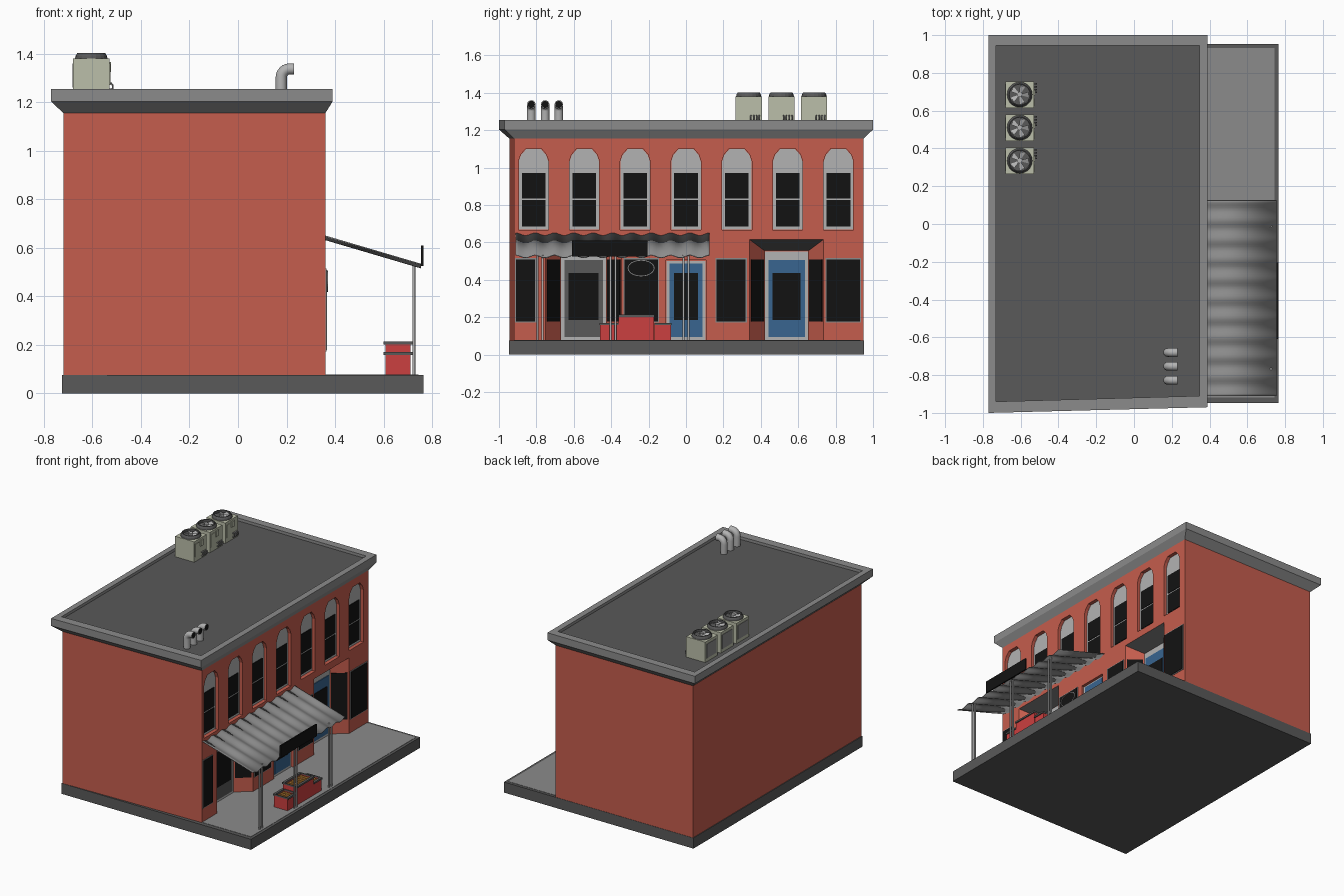
import bpy, bmesh, math
from mathutils import Vector

if "Cube" in bpy.data.objects:
    bpy.data.objects.remove(bpy.data.objects["Cube"])


def mat(name, r, g, b):
    m = bpy.data.materials.new(name)
    m.diffuse_color = (r, g, b, 1)
    m.use_nodes = True
    m.node_tree.nodes["Principled BSDF"].inputs["Base Color"].default_value = m.diffuse_color
    return m


RED = mat("brick", .56, .11, .075)
CRATE = mat("crate_red", .6, .05, .05)
BLUE = mat("door_blue", .04, .13, .28)
BLACK = mat("glass", .006, .006, .006)
DARK = mat("dark_grey", .1, .1, .1)
MID = mat("mid_grey", .26, .26, .26)
LIGHT = mat("light_grey", .45, .45, .45)
BEIGE = mat("unit_beige", .5, .52, .4)
ORANGE = mat("produce", .6, .25, .04)


def finish(name, bm, m, smooth=False):
    bmesh.ops.recalc_face_normals(bm, faces=bm.faces)
    me = bpy.data.meshes.new(name)
    bm.to_mesh(me)
    bm.free()
    ob = bpy.data.objects.new(name, me)
    bpy.context.collection.objects.link(ob)
    me.materials.append(m)
    if smooth:
        bpy.ops.object.select_all(action='DESELECT')
        ob.select_set(True)
        bpy.context.view_layer.objects.active = ob
        bpy.ops.object.shade_smooth_by_angle(angle=math.radians(40))
    return ob


def add_loft(bm, rings, caps=True):
    vs = [[bm.verts.new(p) for p in r] for r in rings]
    n = len(vs[0])
    for a, b in zip(vs, vs[1:]):
        for i in range(n):
            bm.faces.new((a[i], a[(i + 1) % n], b[(i + 1) % n], b[i]))
    if caps:
        bm.faces.new(vs[0][::-1])
        bm.faces.new(vs[-1])


def loft(name, rings, m, smooth=False, caps=True):
    bm = bmesh.new()
    add_loft(bm, rings, caps)
    return finish(name, bm, m, smooth)


def rect(x0, x1, y0, y1, z):
    return [(x0, y0, z), (x1, y0, z), (x1, y1, z), (x0, y1, z)]


def box(name, x0, x1, y0, y1, z0, z1, m):
    return loft(name, [rect(x0, x1, y0, y1, z0), rect(x0, x1, y0, y1, z1)], m)


def circ(x, y, z, r, n=20):
    return [(x + r * math.cos(2 * math.pi * i / n), y + r * math.sin(2 * math.pi * i / n), z) for i in range(n)]


def panel(name, p0, p1, z0, z1, out, m):
    """Flat panel on a wall running from p0 to p1 in plan, standing out by `out`."""
    p0, p1 = Vector(p0), Vector(p1)
    d = (p1 - p0).normalized()
    nrm = Vector((d.y, -d.x))
    q = [p0 - nrm * .01, p1 - nrm * .01, p1 + nrm * out, p0 + nrm * out]
    return loft(name, [[(v.x, v.y, z) for v in q] for z in (z0, z1)], m)


def tube(name, path, y, r, m, n=12):
    """Tube along an x-z path."""
    rings = []
    for i, (x, z) in enumerate(path):
        a, b = path[max(i - 1, 0)], path[min(i + 1, len(path) - 1)]
        t = Vector((b[0] - a[0], b[1] - a[1])).normalized()
        rings.append([(x - t.y * r * math.cos(k), y + r * math.sin(k), z + t.x * r * math.cos(k))
                      for k in (2 * math.pi * j / n for j in range(n))])
    return loft(name, rings, m, True)


def foot(xb, xf, yb, yf, yr, z):
    return [(xb, yb, z), (xf, yf, z), (xf, yr, z), (xb, yr, z)]


# base slab and sidewalk
box("base_slab", -.725, .765, -.947, .952, 0, .075, DARK)
box("sidewalk", .2, .745, -.918, .932, .06, .077, MID)

# brick body with window, door and entrance recesses cut out
F = .36
body = loft("brick_body", [foot(-.72, F, -.945, -.92, .95, z) for z in (.07, 1.17)], RED)
WIN_Y = [-.815 + .2717 * i for i in range(7)]
ENTRIES = [(-.75, -.345), (.34, .735)]
DEPTH, TAPER = .1, .08


def arch(x, y, s=1.0):
    half = [(.08, .665), (.08, 1.035), (.068, 1.07), (.04, 1.102)]
    pts = half + [(-a, b) for a, b in half[::-1]]
    return [(x, y + a * s, .885 + (b - .885) * s) for a, b in pts]


def yz(x, y0, y1, z0, z1):
    return [(x, y0, z0), (x, y1, z0), (x, y1, z1), (x, y0, z1)]


bm = bmesh.new()
for y in WIN_Y:
    add_loft(bm, [arch(F - .03, y), arch(F + .05, y)])
for y0, y1 in ENTRIES:
    e = .1
    add_loft(bm, [yz(F - DEPTH, y0 + TAPER, y1 - TAPER, .05, .555),
                  yz(F + DEPTH * e, y0 - TAPER * e, y1 + TAPER * e, .05, .615 + .06 * e)])
add_loft(bm, [yz(F - .02, -.107, .107, .05, .505), yz(F + .05, -.107, .107, .05, .505)])
cutter = finish("facade_cutter", bm, RED)
cutter.hide_render = True
mod = body.modifiers.new("cut", 'BOOLEAN')
mod.object, mod.operation, mod.solver = cutter, 'DIFFERENCE', 'EXACT'
bpy.context.view_layer.objects.active = body
bpy.ops.object.modifier_apply(modifier="cut")
bpy.data.objects.remove(cutter)
body.data.materials.clear()
body.data.materials.append(RED)
body.data.materials.append(DARK)
for p in body.data.polygons:  # grey sloping entrance ceilings
    p.material_index = int(p.normal.z < -.5 and .53 < p.center.z < .62 and p.area > .02)

# flared cornice with parapet, and roof
loft("cornice", [foot(-.72, .36, -.945, -.92, .95, 1.155), foot(-.77, .39, -1, -.97, 1, 1.203),
                 foot(-.77, .39, -1, -.97, 1, 1.255), foot(-.73, .347, -.94, -.91, .945, 1.255),
                 foot(-.73, .347, -.94, -.91, .945, 1.23)], MID, caps=False)
loft("roof", [foot(-.73, .347, -.94, -.91, .945, z) for z in (1.2, 1.235)], DARK)

# upper windows
for y in WIN_Y:
    loft("arched_window_frame", [arch(F - .035, y, .985), arch(F - .022, y, .985)], LIGHT)
    for z0, z1 in ((.685, .825), (.835, .97)):
        panel("upper_pane", (F - .02, y - .063), (F - .02, y + .063), z0, z1, .002, BLACK)

# shop windows
for y0, y1 in ((-.915, -.8), (-.335, -.145), (.158, .325), (.745, .935)):
    panel("shop_window_frame", (F, y0), (F, y1), .172, .515, .004, MID)
    panel("shop_window_glass", (F, y0 + .006), (F, y1 - .006), .178, .509, .007, BLACK)


def door(x, y, top, frame_m, leaf_m, w):
    panel("door_frame", (x, y - w), (x, y + w), .077, top, .005, frame_m)
    panel("door_leaf", (x, y - w + .018), (x, y + w - .018), .095, min(top - .012, .505), .01, leaf_m)
    panel("door_glass", (x, y - w + .04), (x, y + w - .04), .185, .435, .013, BLACK)


# doors and slanted entrance windows
door(F - .02, 0, .5, LIGHT, BLUE, .105)
for (y0, y1), leaf in zip(ENTRIES, (DARK, BLUE)):
    xb, a, b = F - DEPTH, y0 + TAPER, y1 - TAPER
    door(xb, (a + b) / 2, .55, LIGHT, leaf, (b - a) / 2 - .002)
    for p, q in (((F, y0), (xb, a)), ((xb, b), (F, y1))):
        p, q = Vector(p), Vector(q)
        panel("entrance_side_window", p.lerp(q, .08), p.lerp(q, .92), .178, .509, .004, BLACK)

# oval window sign ring
bm = bmesh.new()
N = 24
rings = [[(F + .01 + dx, -.24 + (.07 + dr) * math.cos(t), .462 + (.042 + dr) * math.sin(t))
          for t in (2 * math.pi * i / N for i in range(N))]
         for dx, dr in ((-.004, .002), (0, .002), (0, -.002), (-.004, -.002))]
add_loft(bm, rings, False)
finish("oval_sign_ring", bm, MID)

# corrugated awning
bm = bmesh.new()
ROWS = []
for i in range(81):
    y, w = -.91 + 1.035 * i / 80, .007 * math.cos(2 * math.pi * i / 8)
    ROWS.append([bm.verts.new((x, y, z + w)) for x, z in ((.355, .645), (.755, .527))])
for a, b in zip(ROWS, ROWS[1:]):
    bm.faces.new((a[0], a[1], b[1], b[0]))
awning = finish("awning", bm, MID, True)
awning.modifiers.new("thickness", 'SOLIDIFY').thickness = .005

# blank name board and paired awning posts
box("sign_board", .754, .764, -.61, -.205, .525, .61, BLACK)
for yc in (-.78, -.39, 0):
    for s in (-.013, .013):
        tube("awning_post", [(.725, .07), (.725, .533)], yc + s, .006, LIGHT, 10)

# produce crates
for y0, y1, h in ((-.46, -.362, .17), (-.36, -.17, .213), (-.168, -.08, .17)):
    x0, x1 = .607, .712
    r = lambda o, z: rect(x0 - o, x1 + o, y0 - o / 4, y1 + o / 4, z)
    loft("crate", [r(0, .075), r(0, h - .01), r(-.01, h - .01), r(-.01, h - .03)], CRATE)
    loft("crate_rim", [r(0, h - .012), r(.007, h - .012), r(.007, h), r(-.01, h), r(-.01, h - .012)], DARK, caps=False)
    bm = bmesh.new()
    ny = round((y1 - y0 - .03) / .022)
    for i in range(4):
        for j in range(ny):
            s = bmesh.ops.create_icosphere(bm, subdivisions=1, radius=.013)
            bmesh.ops.translate(bm, verts=s["verts"], vec=(
                x0 + .024 + i * .019, y0 + .023 + j * (y1 - y0 - .046) / (ny - 1), h - .016))
    finish("produce", bm, ORANGE)

# roof vent elbows
for y in (-.68, -.753, -.827):
    path = [(.178, 1.235)] + [(.178 + .035 * (1 - math.cos(t)), 1.302 + .035 * math.sin(t))
                              for t in (math.pi / 12 * k for k in range(7))] + [(.23, 1.337)]
    tube("roof_vent", path, y, .023, LIGHT, 16)
    tube("vent_opening", [(.22, 1.337), (.2305, 1.337)], y, .019, BLACK, 16)

# air conditioning units
CX = -.605
for y in (.335, .51, .685):
    box("ac_body", CX - .075, CX + .075, y - .07, y + .07, 1.23, 1.38, BEIGE)
    loft("ac_fan_collar", [circ(CX, y, 1.379, .067), circ(CX, y, 1.39, .065), circ(CX, y, 1.402, .058),
                           circ(CX, y, 1.402, .053), circ(CX, y, 1.383, .053)], DARK)
    bm = bmesh.new()
    for k in range(5):
        t = 2 * math.pi * k / 5
        bm.faces.new([bm.verts.new((CX + r * math.cos(t + d), y + r * math.sin(t + d), z))
                      for r, d, z in ((.012, -.4, 1.388), (.05, -.3, 1.388), (.05, .3, 1.396), (.012, .4, 1.396))])
    add_loft(bm, [circ(CX, y, 1.384, .014, 12), circ(CX, y, 1.4, .014, 12)])
    finish("ac_fan", bm, LIGHT)
    xf = CX + .075
    box("ac_service_panel", xf - .01, xf + .004, y - .06, y - .02, 1.27, 1.36, BEIGE)
    box("ac_control_box", xf - .01, xf + .007, y - .005, y + .025, 1.325, 1.365, BEIGE)
    box("ac_back_grille", CX - .078, CX - .07, y - .055, y + .055, 1.26, 1.36, MID)
    for k in range(4):
        tube("ac_pipe", [(xf - .01, 1.278), (xf + .008, 1.277), (xf + .014, 1.27), (xf + .014, 1.258),
                         (xf + .008, 1.252), (xf - .01, 1.251)], y + .012 + k * .015, .004, MID, 8)
